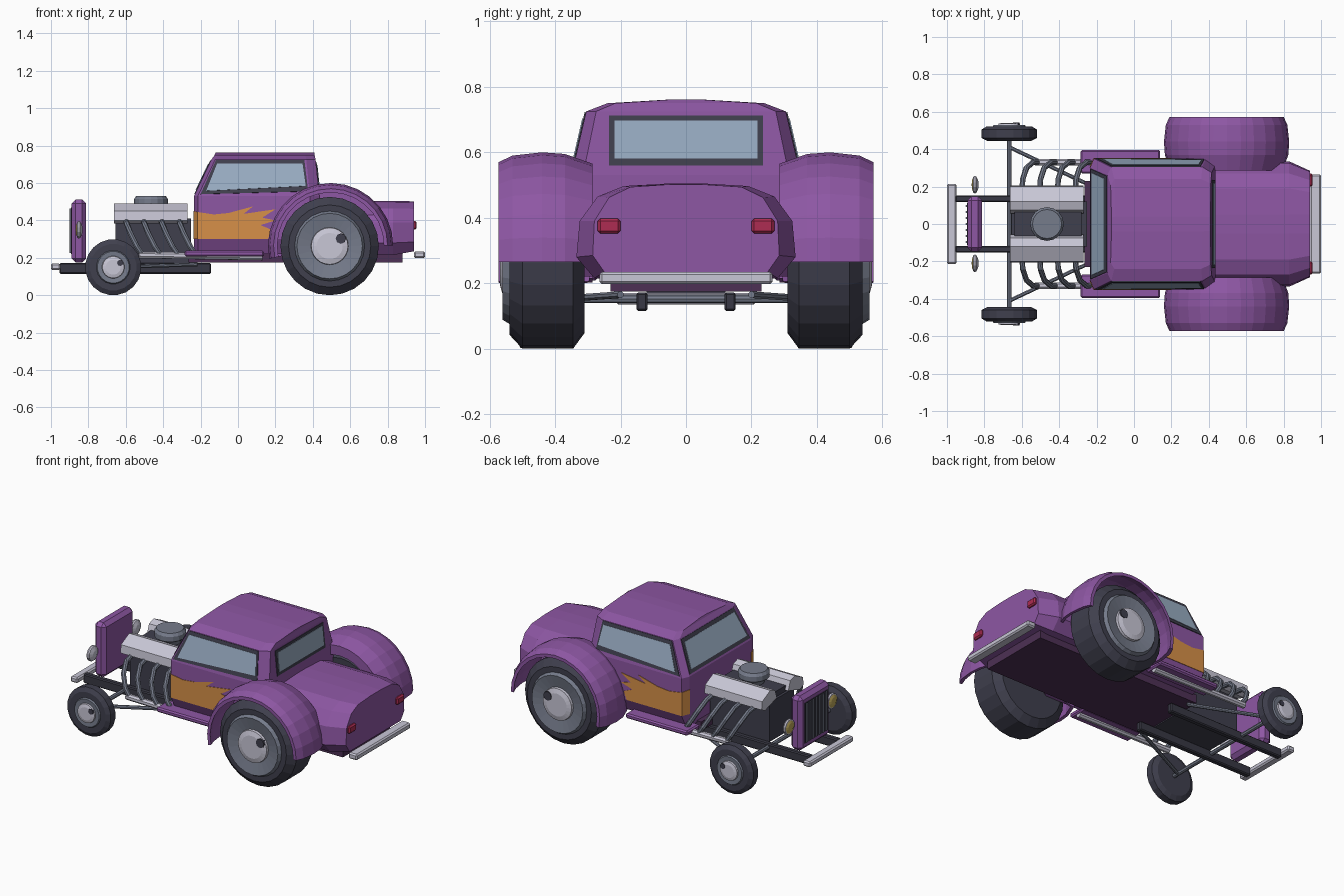
import bpy, bmesh, math
from mathutils import Vector as V

if "Cube" in bpy.data.objects:
    bpy.data.objects.remove(bpy.data.objects["Cube"])


def mat(name, r, g, b):
    m = bpy.data.materials.new(name)
    m.diffuse_color = (r, g, b, 1)
    m.use_nodes = True
    m.node_tree.nodes["Principled BSDF"].inputs["Base Color"].default_value = m.diffuse_color
    return m


PURPLE = mat("purple paint", .27, .095, .37)
SHADOW = mat("dark purple underbody", .075, .03, .09)
ORANGE = mat("flame orange", .68, .28, .065)
TYRE = mat("tyre rubber", .05, .05, .075)
DARK = mat("dark frame", .04, .04, .058)
GREY = mat("steel grey", .18, .20, .26)
CHROME = mat("chrome", .58, .57, .67)
GLASS = mat("glass", .32, .42, .55)
RED = mat("tail red", .42, .025, .085)
YELLOW = mat("lamp yellow", .50, .38, .10)


def finish(name, bm, *mats):
    bmesh.ops.recalc_face_normals(bm, faces=bm.faces)
    me = bpy.data.meshes.new(name)
    bm.to_mesh(me)
    bm.free()
    for m in mats:
        me.materials.append(m)
    ob = bpy.data.objects.new(name, me)
    bpy.context.collection.objects.link(ob)
    return ob


def loft(name, rings, *mats, bands=None):
    """Skin a list of equal-length closed rings and cap both ends."""
    bm = bmesh.new()
    vs = [[bm.verts.new(p) for p in r] for r in rings]
    n = len(vs[0])
    for k, (a, b) in enumerate(zip(vs, vs[1:])):
        for i in range(n):
            j = (i + 1) % n
            f = bm.faces.new((a[i], a[j], b[j], b[i]))
            f.material_index = bands[k] if bands else 0
    bm.faces.new(vs[0])
    f = bm.faces.new(vs[-1])
    f.material_index = bands[-1] if bands else 0
    return finish(name, bm, *mats)


def box(name, lo, hi, m, bevel=0.0):
    bm = bmesh.new()
    bmesh.ops.create_cube(bm, size=1)
    for v in bm.verts:
        v.co = V([(l + h) / 2 + c * (h - l) for l, h, c in zip(lo, hi, v.co)])
    if bevel:
        bmesh.ops.bevel(bm, geom=bm.edges[:], offset=bevel, segments=1, affect='EDGES')
    return finish(name, bm, m)


def lathe(name, centre, axis, profile, segs, *mats, bands=None):
    """Turn (radius, distance) pairs about an axis."""
    axis = V(axis).normalized()
    u = axis.orthogonal().normalized()
    w = axis.cross(u)
    rings = []
    for r, d in profile:
        rings.append([V(centre) + axis * d + max(r, .001) * (u * math.cos(a) + w * math.sin(a))
                      for a in (2 * math.pi * i / segs for i in range(segs))])
    return loft(name, rings, *mats, bands=bands)


def tube(name, pts, r, m, segs=8):
    pts = [V(p) for p in pts]
    rings = []
    for i, p in enumerate(pts):
        t = (pts[min(i + 1, len(pts) - 1)] - pts[max(i - 1, 0)]).normalized()
        u = V((.3, .9, .31)).cross(t).normalized()
        w = t.cross(u)
        rings.append([p + r * (u * math.cos(a) + w * math.sin(a))
                      for a in (2 * math.pi * k / segs for k in range(segs))])
    return loft(name, rings, m)


def plate(name, pts, out, t, m):
    """Thin plate standing t proud of a surface, facing the out direction."""
    pts = [V(p) for p in pts]
    n = (pts[1] - pts[0]).cross(pts[2] - pts[1]).normalized()
    if n.dot(V(out)) < 0:
        n = -n
    return loft(name, [[p - n * .001 for p in pts], [p + n * t for p in pts]], m)


# Cabin: plan rings stacked upwards (z, front x, rear x, half width)
def cabin_ring(z, xf, xr, w):
    half = [(xf, w * .86), (xf + .02, w), (xr - .05, w), (xr, w * .9)]
    return [(x, y, z) for x, y in half] + [(x, -y, z) for x, y in reversed(half)]


loft("cabin", [cabin_ring(*r) for r in (
    (.22, -.235, .435, .31), (.30, -.235, .435, .35), (.53, -.235, .435, .35),
    (.725, -.142, .415, .305), (.75, -.125, .41, .24), (.762, -.12, .41, .04))], PURPLE)


# Rear deck
def deck_ring(x, half):
    return [(x, y, z) for y, z in half] + [(x, -y, z) for y, z in reversed(half)]


full = [(.05, .505), (.19, .497), (.27, .465), (.325, .39), (.335, .28), (.28, .215)]
tail = [(.05, .502), (.17, .494), (.235, .462), (.28, .39), (.285, .285), (.25, .235)]
loft("rear_deck", [deck_ring(.40, full), deck_ring(.83, full), deck_ring(.94, tail)], PURPLE)
box("floor_pan", (-.265, -.23, .175), (.88, .23, .23), SHADOW)


# Windows
def side(x, z, s):
    return (x, s * (.35 - (z - .53) * .045 / .195), z)


def front(y, z):
    return (-.235 + (z - .53) * .093 / .195, y, z)


def rear(y, z):
    return (.435 - (z - .53) * .02 / .195, y, z)


for s in (-1, 1):
    plate("side_window_frame", [side(x, z, s) for x, z in
          ((-.20, .54), (-.118, .722), (.355, .722), (.375, .555))], (0, s, 0), .004, TYRE)
    plate("side_window", [side(x, z, s) for x, z in
          ((-.17, .557), (-.112, .702), (.345, .702), (.362, .583))], (0, s, 0), .007, GLASS)
plate("windscreen_frame", [front(*p) for p in
      ((-.295, .54), (.295, .54), (.257, .72), (-.257, .72))], (-1, 0, 0), .004, TYRE)
plate("windscreen", [front(*p) for p in
      ((-.273, .56), (.273, .56), (.243, .70), (-.243, .70))], (-1, 0, 0), .007, GLASS)
plate("rear_window_frame", [rear(*p) for p in
      ((-.235, .56), (.235, .56), (.235, .712), (-.235, .712))], (1, 0, 0), .004, TYRE)
plate("rear_window", [rear(*p) for p in
      ((-.218, .58), (.218, .58), (.218, .697), (-.218, .697))], (1, 0, 0), .007, GLASS)

FLAME = [(-.215, .30), (-.215, .445), (-.13, .432), (-.05, .44), (.08, .475), (.03, .435), (.20, .46),
         (.13, .415), (.20, .40), (.12, .375), (.18, .35), (.16, .30)]
FENDER = [(.30, .285), (.33, .37), (.335, .44), (.325, .53), (.305, .573),
          (.285, .573), (.305, .52), (.318, .44), (.312, .37), (.285, .297), (.24, .297), (.24, .285)]
HEAD = [(.055, .42), (.075, .475), (.12, .49), (.20, .45), (.205, .40), (.17, .385)]

for s in (-1, 1):
    # Painted flames
    plate("flame", [(x, s * .35, z) for x, z in FLAME], (0, s, 0), .003, ORANGE)
    plate("flame_corner", [(-.235, s * .301, .30), (-.215, s * .35, .30), (-.215, s * .35, .445),
                           (-.235, s * .301, .45)], (-1, s, 0), .003, ORANGE)
    # Rear fender shell swept over the wheel
    arc = [math.radians(192 * i / 15) for i in range(16)]
    loft("rear_fender", [[(.495 + r * math.cos(a), s * y, .265 + r * math.sin(a)) for r, y in FENDER]
                         for a in arc], PURPLE)
    # Wheels with tyre, rim and hub bands
    lathe("rear_wheel", (.49, 0, .263), (0, s, 0),
          [(0, .31), (.215, .31), (.263, .345), (.263, .50), (.22, .54), (.187, .54), (.175, .56),
           (.10, .545), (.098, .56), (.07, .568), (0, .568)], 24, TYRE, GREY, CHROME,
          bands=[0, 0, 0, 0, 0, 1, 1, 2, 2, 2])
    lathe("rear_valve", (.55, 0, .303), (0, s, 0), [(.028, .55), (.028, .572)], 8, TYRE)
    lathe("front_wheel", (-.667, 0, .15), (0, s, 0),
          [(0, .445), (.12, .445), (.15, .46), (.15, .505), (.125, .52), (.09, .52), (.085, .528),
           (.06, .526), (.058, .536), (.04, .541), (0, .541)], 20, TYRE, GREY, CHROME,
          bands=[0, 0, 0, 0, 0, 1, 1, 2, 2, 2])
    lathe("front_valve", (-.63, 0, .173), (0, s, 0), [(.017, .53), (.017, .543)], 8, TYRE)
    # Running board, exhaust collector and headers
    y0, y1 = sorted((s * .27, s * .395))
    box("running_board", (-.285, y0, .208), (.14, y1, .238), PURPLE, .008)
    tube("exhaust_pipe", [(-.53, s * .33, .215), (.13, s * .33, .205)], .019, CHROME)
    for i in range(4):
        x = -.60 + i * .095
        tube("header_pipe", [(x, s * .16, .40), (x + .005, s * .24, .385), (x + .025, s * .30, .33),
                             (x + .06, s * .33, .26), (x + .09, s * .33, .215)], .015, GREY)
    # Cylinder head
    loft("cylinder_head", [[(x, s * y, z) for y, z in HEAD] for x in (-.662, -.27)], CHROME)
    # Chassis rail and radius rod
    y0, y1 = sorted((s * .117, s * .152))
    box("chassis_rail", (-.955, y0, .115), (-.145, y1, .172), DARK, .006)
    tube("radius_rod", [(-.665, s * .41, .15), (-.22, s * .20, .165)], .011, GREY)
    # Headlamp
    lathe("headlamp", (-.85, s * .21, .35), (-1, 0, 0),
          [(.02, -.018), (.044, -.008), (.048, 0), (.046, .009), (.039, .010), (.025, .016), (0, .018)],
          12, CHROME, YELLOW, bands=[0, 0, 0, 0, 1, 1])
    # Tail lamp
    y0, y1 = sorted((s * .2, s * .27))
    box("tail_lamp", (.93, y0, .352), (.955, y1, .398), RED, .008)

# Engine
box("engine_block", (-.655, -.12, .168), (-.25, .12, .41), TYRE)
box("intake", (-.64, -.075, .40), (-.28, .075, .445), TYRE)
lathe("air_cleaner", (-.465, 0, 0), (0, 0, 1),
      [(.05, .43), (.07, .47), (.09, .485), (.09, .515), (.078, .532)], 16, GREY, CHROME,
      bands=[0, 0, 0, 0])

# Front axle and bumpers
tube("front_axle", [(-.667, -.45, .152), (-.667, .45, .152)], .013, GREY)
box("front_bumper", (-1, -.215, .135), (-.95, .215, .17), CHROME, .008)
box("rear_bumper", (.94, -.265, .198), (1, .265, .235), CHROME, .008)

# Radiator shell with grille bars
box("radiator_shell", (-.89, -.148, .175), (-.812, .148, .512), PURPLE, .022)
box("grille_panel", (-.894, -.112, .22), (-.886, .112, .468), DARK)
for i in range(7):
    y = -.096 + i * .032
    tube("grille_bar", [(-.895, y, .225), (-.895, y, .463)], .006, GREY, 6)
